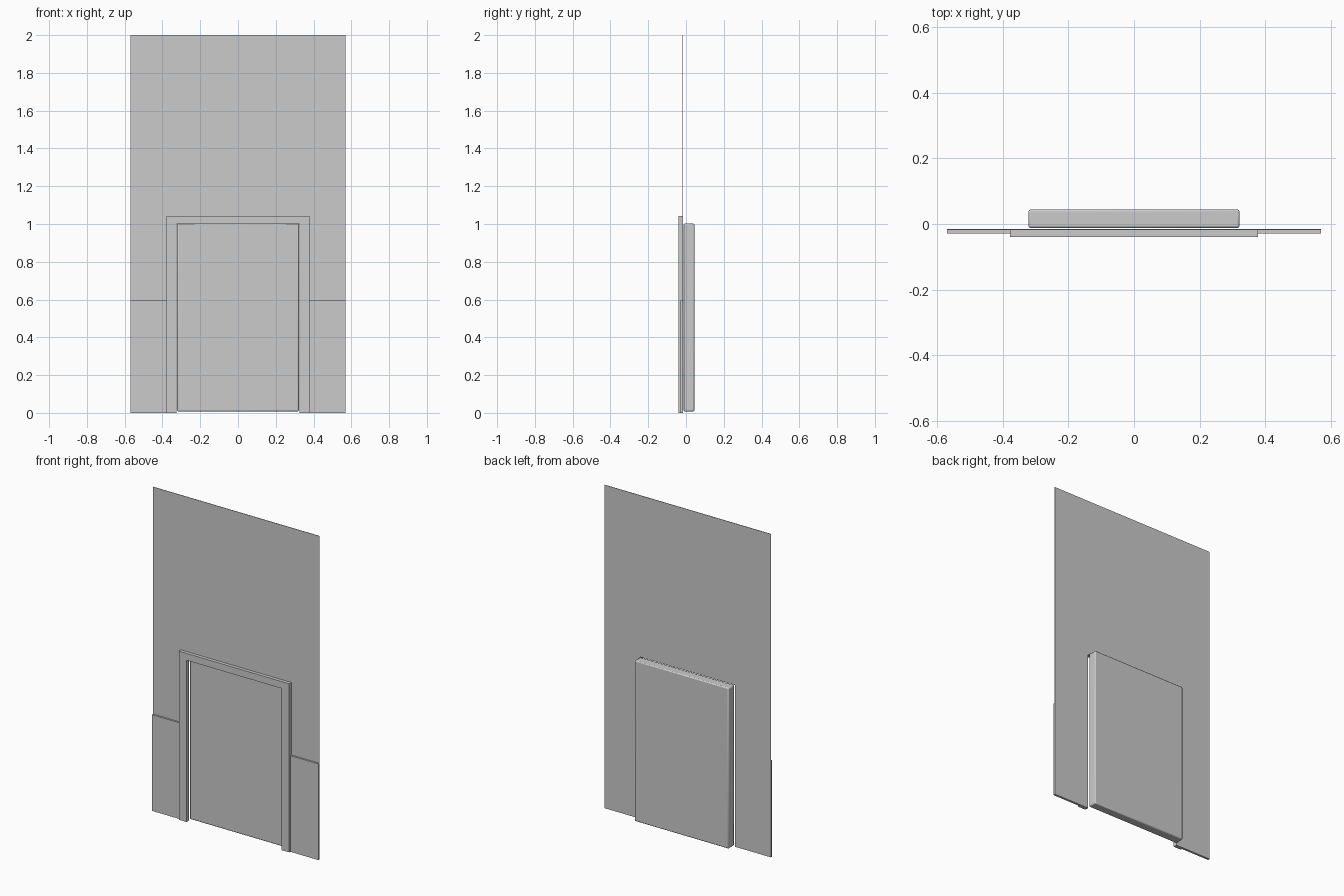
import bpy, bmesh

if "Cube" in bpy.data.objects:
    bpy.data.objects.remove(bpy.data.objects["Cube"])


def arch(name, half_w, height, open_w, open_h, y0, y1):
    """Upright slab with a doorway cut through it to the floor."""
    pts = [(-half_w, 0), (-open_w, 0), (-open_w, open_h), (open_w, open_h),
           (open_w, 0), (half_w, 0), (half_w, height), (-half_w, height)]
    bm = bmesh.new()
    face = bm.faces.new([bm.verts.new((x, y0, z)) for x, z in pts])
    ext = bmesh.ops.extrude_face_region(bm, geom=[face])
    verts = [v for v in ext["geom"] if isinstance(v, bmesh.types.BMVert)]
    bmesh.ops.translate(bm, verts=verts, vec=(0, y1 - y0, 0))
    bmesh.ops.recalc_face_normals(bm, faces=bm.faces)
    return make(name, bm)


def box(name, x0, x1, y0, y1, z0, z1):
    bm = bmesh.new()
    bmesh.ops.create_cube(bm, size=1)
    bmesh.ops.scale(bm, vec=(x1 - x0, y1 - y0, z1 - z0), verts=bm.verts)
    bmesh.ops.translate(bm, vec=((x0 + x1) / 2, (y0 + y1) / 2, (z0 + z1) / 2), verts=bm.verts)
    return make(name, bm)


def make(name, bm):
    mesh = bpy.data.meshes.new(name)
    bm.to_mesh(mesh)
    bm.free()
    obj = bpy.data.objects.new(name, mesh)
    bpy.context.collection.objects.link(obj)
    return obj


# Thin wall panel with doorway
arch("wall", 0.57, 2.0, 0.325, 1.0, -0.018, -0.015)

# Raised door surround
arch("door_frame", 0.378, 1.043, 0.325, 1.0, -0.039, -0.018)

# Lower wall panels either side of the surround
for side, x0, x1 in (("left", -0.57, -0.378), ("right", 0.378, 0.57)):
    box("wainscot_" + side, x0, x1, -0.029, -0.018, 0, 0.595)

# Door slab with softened edges, set behind the wall
door = box("door", -0.322, 0.322, -0.012, 0.044, 0.008, 1.002)
bevel = door.modifiers.new("soft_edges", "BEVEL")
bevel.width = 0.006
bevel.segments = 2
bpy.context.view_layer.objects.active = door
door.select_set(True)
bpy.ops.object.shade_smooth_by_angle()
